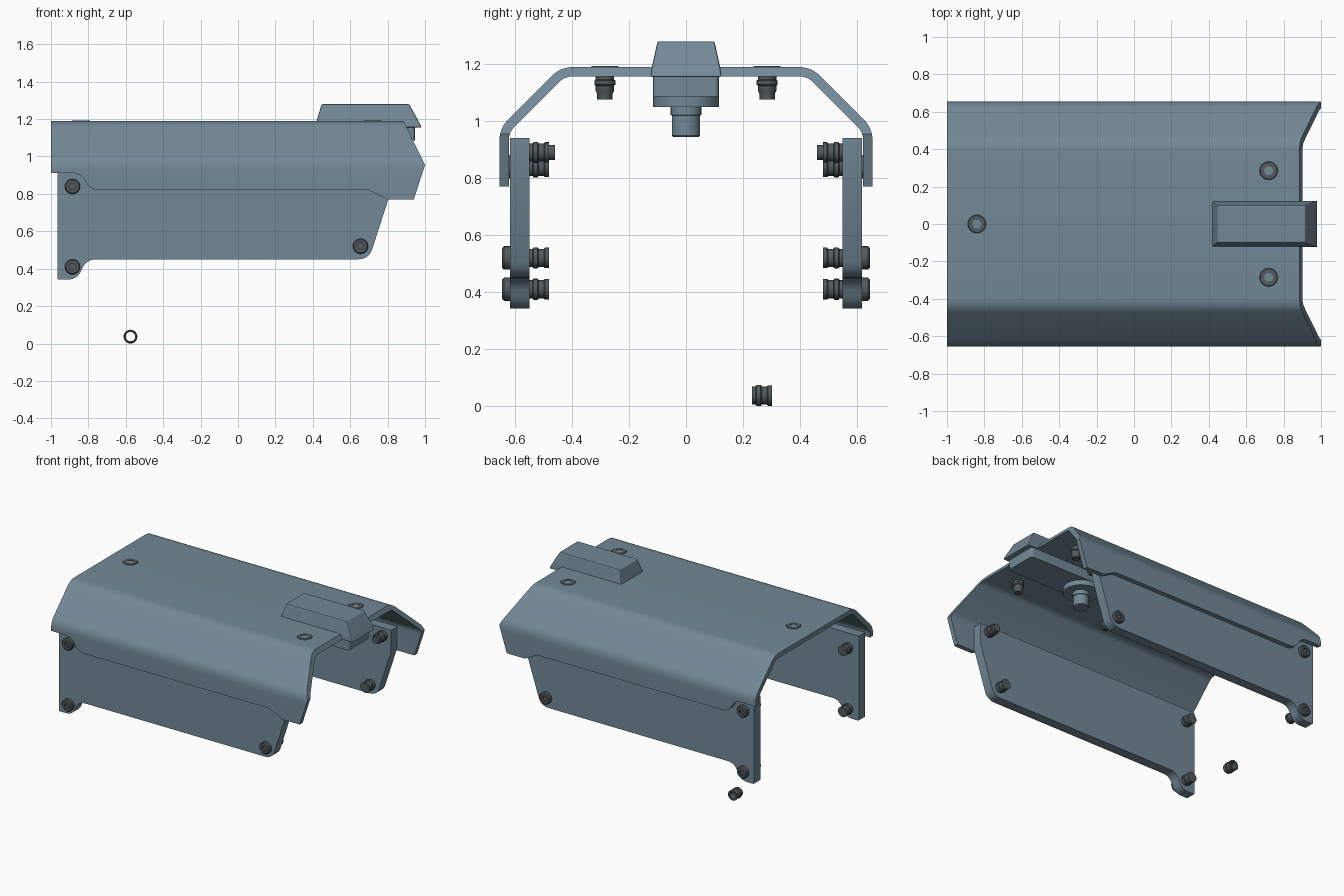
import bpy, bmesh
from mathutils import Vector, Matrix

if "Cube" in bpy.data.objects:
    bpy.data.objects.remove(bpy.data.objects["Cube"], do_unlink=True)


def material(name, rgb):
    m = bpy.data.materials.new(name)
    m.use_nodes = True
    m.diffuse_color = (*rgb, 1)
    m.node_tree.nodes["Principled BSDF"].inputs["Base Color"].default_value = (*rgb, 1)
    return m


BLUE = material("blue grey paint", (0.17, 0.25, 0.31))
STEEL = material("dark steel", (0.085, 0.1, 0.11))


def finish(name, bm, mat):
    bmesh.ops.recalc_face_normals(bm, faces=bm.faces)
    mesh = bpy.data.meshes.new(name)
    bm.to_mesh(mesh)
    bm.free()
    mesh.materials.append(mat)
    ob = bpy.data.objects.new(name, mesh)
    bpy.context.collection.objects.link(ob)
    return ob


def select(ob):
    bpy.ops.object.select_all(action='DESELECT')
    bpy.context.view_layer.objects.active = ob
    ob.select_set(True)


def smooth(ob):
    select(ob)
    bpy.ops.object.shade_smooth_by_angle(angle=0.6)


def rounded(points, steps=6):
    """Corners are (a, b) or (a, b, tangent length) for a rounded one."""
    out = []
    for i, p in enumerate(points):
        c = Vector(p[:2])
        if len(p) == 2:
            out.append(c)
            continue
        before = Vector(points[i - 1][:2])
        after = Vector(points[(i + 1) % len(points)][:2])
        a = c + (before - c).normalized() * p[2]
        b = c + (after - c).normalized() * p[2]
        for k in range(steps + 1):
            t = k / steps
            out.append(a.lerp(c, t).lerp(c.lerp(b, t), t))
    return out


def prism(name, points, place, push, mat=BLUE):
    bm = bmesh.new()
    face = bm.faces.new([bm.verts.new(place(*p)) for p in rounded(points)])
    new = bmesh.ops.extrude_face_region(bm, geom=[face])["geom"]
    bmesh.ops.translate(bm, vec=push, verts=[v for v in new if isinstance(v, bmesh.types.BMVert)])
    return finish(name, bm, mat)


def turned(name, profile, pos, axis, mat=STEEL, closed=False):
    """Revolve (radius, height) points around an axis."""
    bm = bmesh.new()
    vs = [bm.verts.new((r, 0, h)) for r, h in profile]
    es = [bm.edges.new(p) for p in zip(vs, vs[1:])]
    if closed:
        es.append(bm.edges.new((vs[-1], vs[0])))
    bmesh.ops.spin(bm, geom=vs + es, cent=(0, 0, 0), axis=(0, 0, 1), angle=6.2831853, steps=24)
    bmesh.ops.remove_doubles(bm, verts=bm.verts, dist=0.0005)
    turn = Vector(axis).to_track_quat('Z', 'Y').to_matrix().to_4x4()
    bmesh.ops.transform(bm, matrix=Matrix.Translation(pos) @ turn, verts=bm.verts)
    ob = finish(name, bm, mat)
    smooth(ob)
    return ob


# Bent sheet cover, trimmed to its side outline
half_out = [(0.655, 0.7), (0.655, 0.975, 0.045), (0.44, 1.19, 0.045)]
half_in = [(0.426, 1.157, 0.03), (0.622, 0.961, 0.03), (0.622, 0.7)]


def flip(pts):
    return [(-p[0], *p[1:]) for p in reversed(pts)]


cover = prism("cover", half_out + flip(half_out) + flip(half_in) + half_in,
              lambda y, z: (-1, y, z), (2.1, 0, 0))
outline = [(-1.02, 0.912), (-0.84, 0.912, 0.05), (-0.79, 0.82, 0.05), (0.7, 0.82),
           (0.8, 0.77), (0.94, 0.77), (1, 0.955), (0.875, 1.21), (-1.02, 1.21)]
trim = prism("cover_trim", outline, lambda x, z: (x, -0.8, z), (0, 1.6, 0))
trim.hide_render = True
cut = cover.modifiers.new("trim", 'BOOLEAN')
cut.operation = 'INTERSECT'
cut.solver = 'EXACT'
cut.object = trim
select(cover)
bpy.ops.object.modifier_apply(modifier=cut.name)
bpy.data.objects.remove(trim, do_unlink=True)
smooth(cover)

# Fastener profiles
spool = [(0, 0), (0.032, 0), (0.032, 0.012), (0.037, 0.016), (0.037, 0.03), (0.032, 0.034),
         (0.032, 0.052), (0.036, 0.056), (0.036, 0.07), (0, 0.07)]
tipped = spool[:-1] + [(0.026, 0.07), (0.026, 0.092), (0, 0.092)]
top_spool = spool[:-3] + [(0.027, 0.062), (0.027, 0.082), (0, 0.082)]


def head(r, low, high):
    return [(0, high - 0.015), (0.45 * r, high - 0.015), (0.45 * r, high), (0.85 * r, high),
            (r, high - 0.006), (r, low), (0, low)]


# Side panels with their bolts
panel = [(-0.965, 0.342, 0.01), (-0.86, 0.342, 0.05), (-0.81, 0.45, 0.05), (0.70, 0.45, 0.06),
         (0.81, 0.79), (0.81, 0.94), (-0.965, 0.94)]
for s, side in ((-1, "front"), (1, "back")):
    smooth(prism(side + "_panel", panel, lambda x, z: (x, s * 0.55, z), (0, s * 0.068, 0)))
    for i, (x, z) in enumerate([(-0.885, 0.84), (-0.885, 0.41), (0.655, 0.52)]):
        turned(f"{side}_bolt_head_{i}", head(0.041, -0.01, 0.027), (x, s * 0.618, z), (0, s, 0))
        turned(f"{side}_bolt_nut_{i}", spool, (x, s * 0.551, z), (0, -s, 0))
    turned(side + "_upper_pin", tipped, (0.75, s * 0.551, 0.89), (0, -s, 0))

# Bolts through the cover top
for i, (x, y) in enumerate([(-0.84, 0), (0.72, 0.285), (0.72, -0.285)]):
    turned(f"top_bolt_head_{i}", head(0.053, -0.02, 0.003), (x, y, 1.19), (0, 0, 1))
    turned(f"top_bolt_nut_{i}", top_spool, (x, y, 1.158), (0, 0, -1))

# Latch block: tapered cap on top of the cover
bm = bmesh.new()
rings = [[bm.verts.new((x, y, z)) for x, y in ((x0, -w), (x1, -w), (x1, w), (x0, w))]
         for x0, x1, w, z in ((0.415, 0.982, 0.125, 1.155), (0.42, 0.965, 0.12, 1.19),
                              (0.447, 0.915, 0.1, 1.28))]
bm.faces.new(rings[0])
bm.faces.new(rings[-1])
for a, b in zip(rings, rings[1:]):
    for k in range(4):
        j = (k + 1) % 4
        bm.faces.new((a[k], a[j], b[j], b[k]))
cap = finish("latch_cap", bm, BLUE)
bev = cap.modifiers.new("edge", 'BEVEL')
bev.width = 0.006
bev.segments = 2
bev.limit_method = 'ANGLE'

# Latch plate, boss and pin under the cover
plate = [(0.325, -0.115, 0.11), (0.945, -0.115, 0.02), (0.945, 0.115, 0.02), (0.325, 0.115, 0.11)]
smooth(prism("latch_plate", plate, lambda x, y: (x, y, 1.086), (0, 0, 0.07)))
turned("latch_boss", [(0, 0), (0.115, 0), (0.115, 0.036), (0, 0.036)],
       (0.44, 0, 1.086), (0, 0, -1), BLUE)
turned("latch_pin", [(0, 0), (0.054, 0), (0.054, 0.028), (0.05, 0.03), (0.05, 0.1),
                     (0.045, 0.105), (0, 0.105)], (0.44, 0, 1.05), (0, 0, -1), BLUE)

# Loose hollow nut lying on the ground
turned("loose_nut", [(0.025, 0)] + spool[1:-1] + [(0.025, 0.07)],
       (-0.575, 0.232, 0.037), (0, 1, 0), closed=True)
